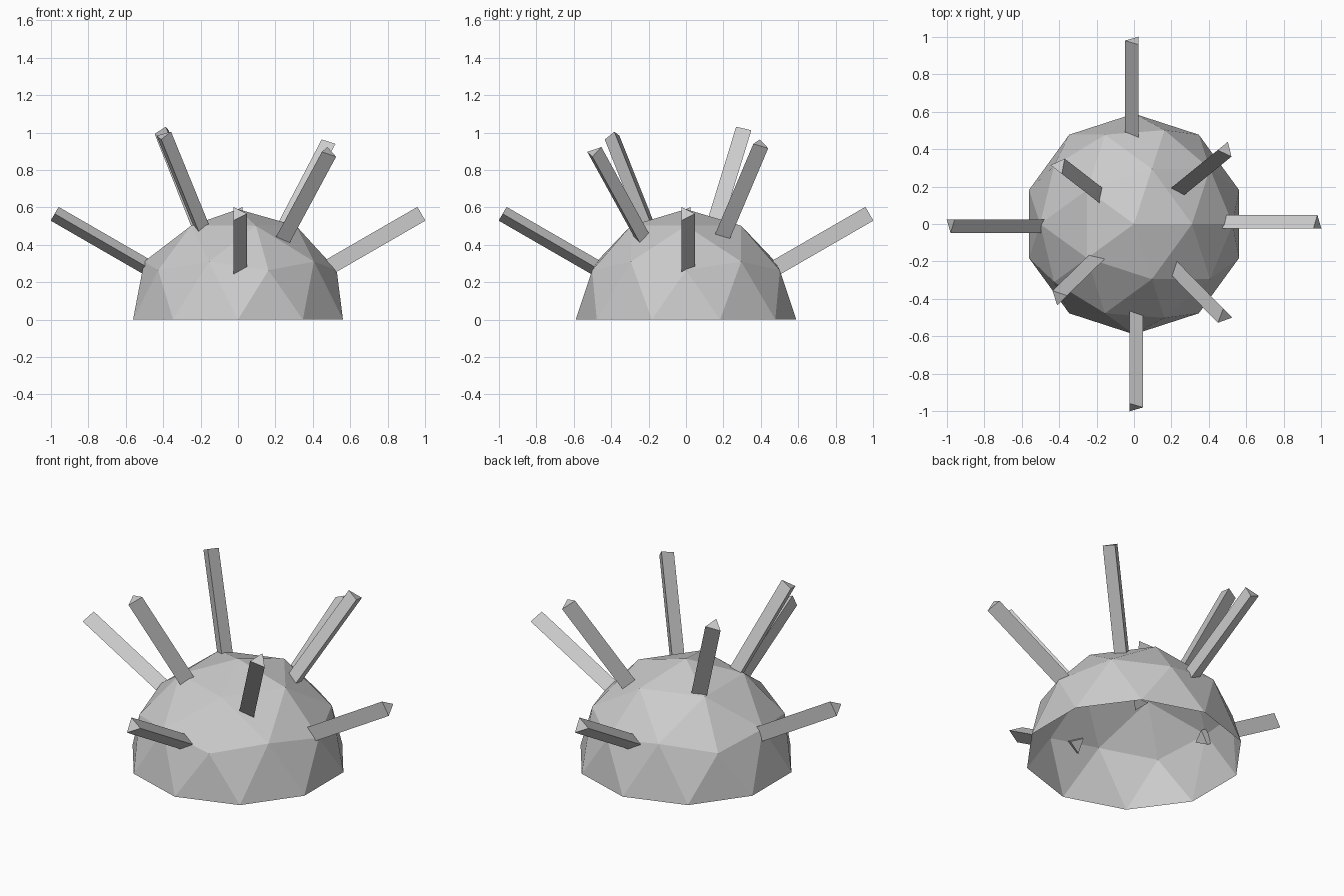
import bpy, bmesh
from mathutils import Vector, Matrix

cube = bpy.data.objects.get("Cube")
if cube:
    bpy.data.objects.remove(cube, do_unlink=True)

# One plain grey for everything
grey = bpy.data.materials.new("plain grey")
grey.use_nodes = True
colour = (0.6, 0.6, 0.6, 1)
grey.diffuse_color = colour
grey.node_tree.nodes["Principled BSDF"].inputs["Base Color"].default_value = colour

RADIUS = 0.59          # dome
SPIKE_RADIUS = 0.049   # triangular spikes
INNER, OUTER = 0.543, 1.132


def add_object(name, bm):
    mesh = bpy.data.meshes.new(name)
    bm.to_mesh(mesh)
    bm.free()
    mesh.materials.append(grey)
    obj = bpy.data.objects.new(name, mesh)
    bpy.context.collection.objects.link(obj)
    return obj


# Faceted dome: upper half of an icosphere, open underneath
bm = bmesh.new()
bmesh.ops.create_icosphere(bm, subdivisions=2, radius=RADIUS)
lower = [v for v in bm.verts if v.co.z < -0.01]
bmesh.ops.delete(bm, geom=lower, context='VERTS')
add_object("dome", bm)


# Three-sided spike along a radial direction, its ridge turned sideways
def add_spike(name, direction, side):
    axis = Vector(direction).normalized()
    ridge = Vector((0, 0, 1)).cross(axis).normalized() * side
    across = axis.cross(ridge)
    bm = bmesh.new()
    bmesh.ops.create_cone(bm, cap_ends=True, segments=3, radius1=SPIKE_RADIUS,
                          radius2=SPIKE_RADIUS, depth=OUTER - INNER)
    # Turn the first corner onto local x, then align local axes
    corner = bm.verts[:][0].co.copy()
    corner.z = 0
    turn = corner.rotation_difference(Vector((1, 0, 0))).to_matrix().to_4x4()
    frame = Matrix((ridge, across, axis)).transposed().to_4x4()
    place = Matrix.Translation(axis * (INNER + OUTER) / 2)
    bmesh.ops.transform(bm, matrix=place @ frame @ turn, verts=bm.verts)
    bmesh.ops.recalc_face_normals(bm, faces=bm.faces)
    add_object(name, bm)


# Low spikes on the four sides
for name, x, y in (("left", 1, 0), ("back", 0, 1), ("right", -1, 0), ("front", 0, -1)):
    add_spike("low_spike_" + name, (x, y, 0.577), 1)

# High spikes on the diagonals
add_spike("high_spike_back_left", (0.48, 0.39, 0.92), -1)
add_spike("high_spike_back_right", (-0.40, 0.31, 1.01), -1)
add_spike("high_spike_front_right", (-0.40, -0.39, 0.98), -1)
add_spike("high_spike_front_left", (0.48, -0.49, 0.89), -1)
